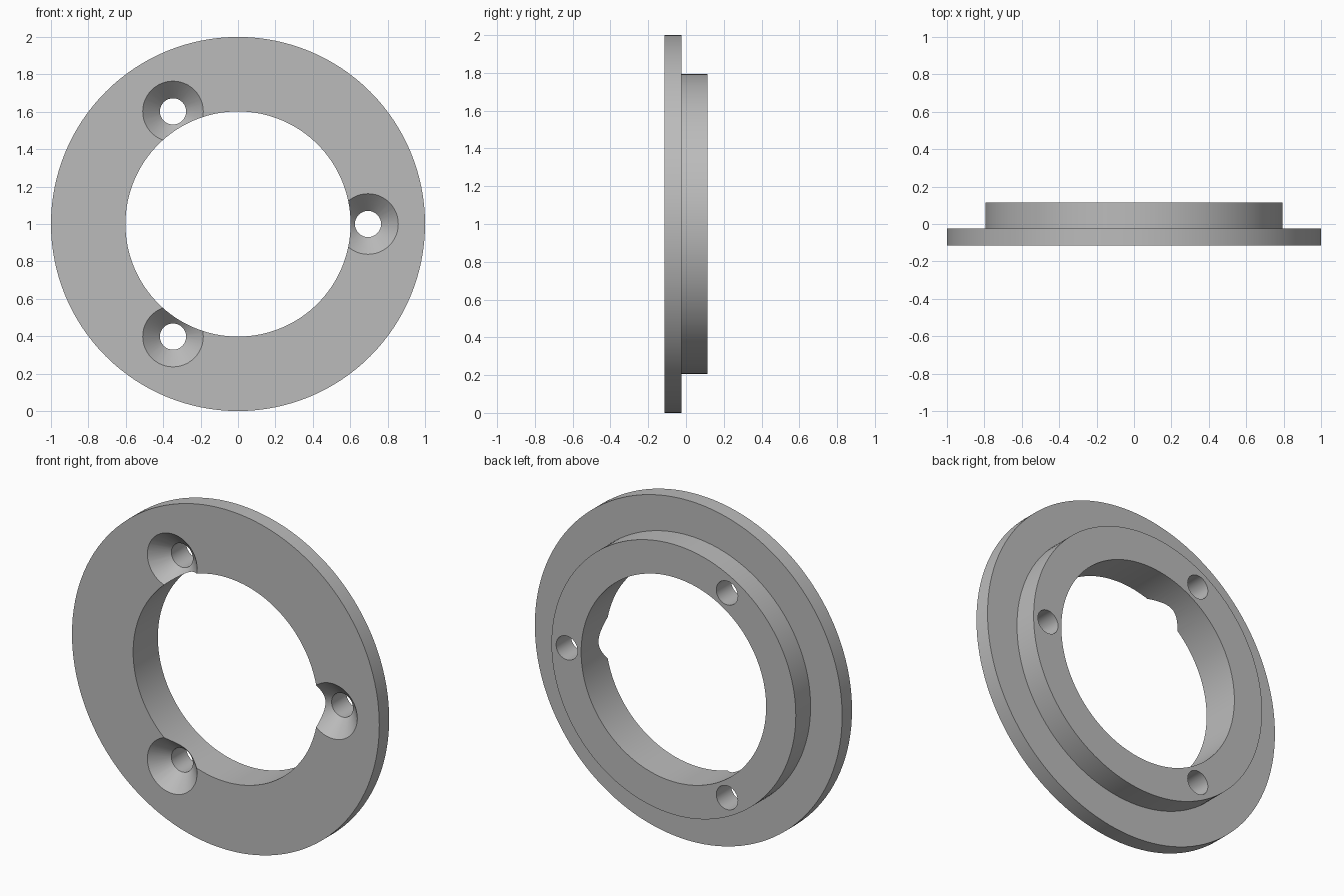
import bpy, bmesh, math
from mathutils import Vector, Matrix

default = bpy.data.objects.get("Cube")
if default:
    bpy.data.objects.remove(default, do_unlink=True)

grey = bpy.data.materials.new("plain_grey")
grey.use_nodes = True
grey.diffuse_color = (0.5, 0.5, 0.5, 1)
grey.node_tree.nodes["Principled BSDF"].inputs["Base Color"].default_value = (0.5, 0.5, 0.5, 1)

CENTRE = Vector((0, 0, 1))
FRONT, STEP, BACK = -0.115, -0.023, 0.115
BORE, BOSS, RIM = 0.602, 0.795, 1.0
HOLE, SINK, PITCH = 0.07, 0.162, 0.695


def lathe(name, profile, centre, steps):
    """Spin a closed (radius, y) profile around the y axis through centre."""
    bm = bmesh.new()
    verts = [bm.verts.new((r, y, 0)) for r, y in profile]
    edges = [bm.edges.new((a, b)) for a, b in zip(verts, verts[1:] + verts[:1])]
    bmesh.ops.spin(bm, geom=verts + edges, cent=(0, 0, 0), axis=(0, 1, 0),
                   angle=math.tau, steps=steps, use_duplicate=False)
    bmesh.ops.remove_doubles(bm, verts=bm.verts, dist=1e-5)
    # The spin axis itself carries no surface
    loose = [e for e in bm.edges if not e.link_faces]
    bmesh.ops.delete(bm, geom=loose, context="EDGES")
    bmesh.ops.recalc_face_normals(bm, faces=bm.faces)
    mesh = bpy.data.meshes.new(name)
    bm.to_mesh(mesh)
    bm.free()
    mesh.materials.append(grey)
    obj = bpy.data.objects.new(name, mesh)
    obj.location = centre
    bpy.context.collection.objects.link(obj)
    return obj


# Flange and rear boss as one stepped ring
ring = lathe("stepped_flange_ring",
             [(BORE, FRONT), (RIM, FRONT), (RIM, STEP),
              (BOSS, STEP), (BOSS, BACK), (BORE, BACK)], CENTRE, 128)

# Countersunk screw holes, cut at equal angles
over = 0.05
slope = (SINK - HOLE) / (STEP - FRONT)
sink_profile = [(0, FRONT - over), (SINK + slope * over, FRONT - over),
                (HOLE, STEP), (HOLE, BACK + over), (0, BACK + over)]
bpy.context.view_layer.objects.active = ring
for i in range(3):
    spot = CENTRE + Matrix.Rotation(i * math.tau / 3, 3, "Y") @ Vector((PITCH, 0, 0))
    cutter = lathe("screw_hole_cutter", sink_profile, spot, 48)
    cutter.hide_render = True
    cut = ring.modifiers.new("screw_hole", "BOOLEAN")
    cut.operation = "DIFFERENCE"
    cut.solver = "EXACT"
    cut.object = cutter
    bpy.ops.object.modifier_apply(modifier=cut.name)
    bpy.data.objects.remove(cutter, do_unlink=True)

# Smooth round walls with crisp edges
bpy.ops.object.select_all(action="DESELECT")
ring.select_set(True)
bpy.ops.object.shade_smooth_by_angle(angle=math.radians(30))
